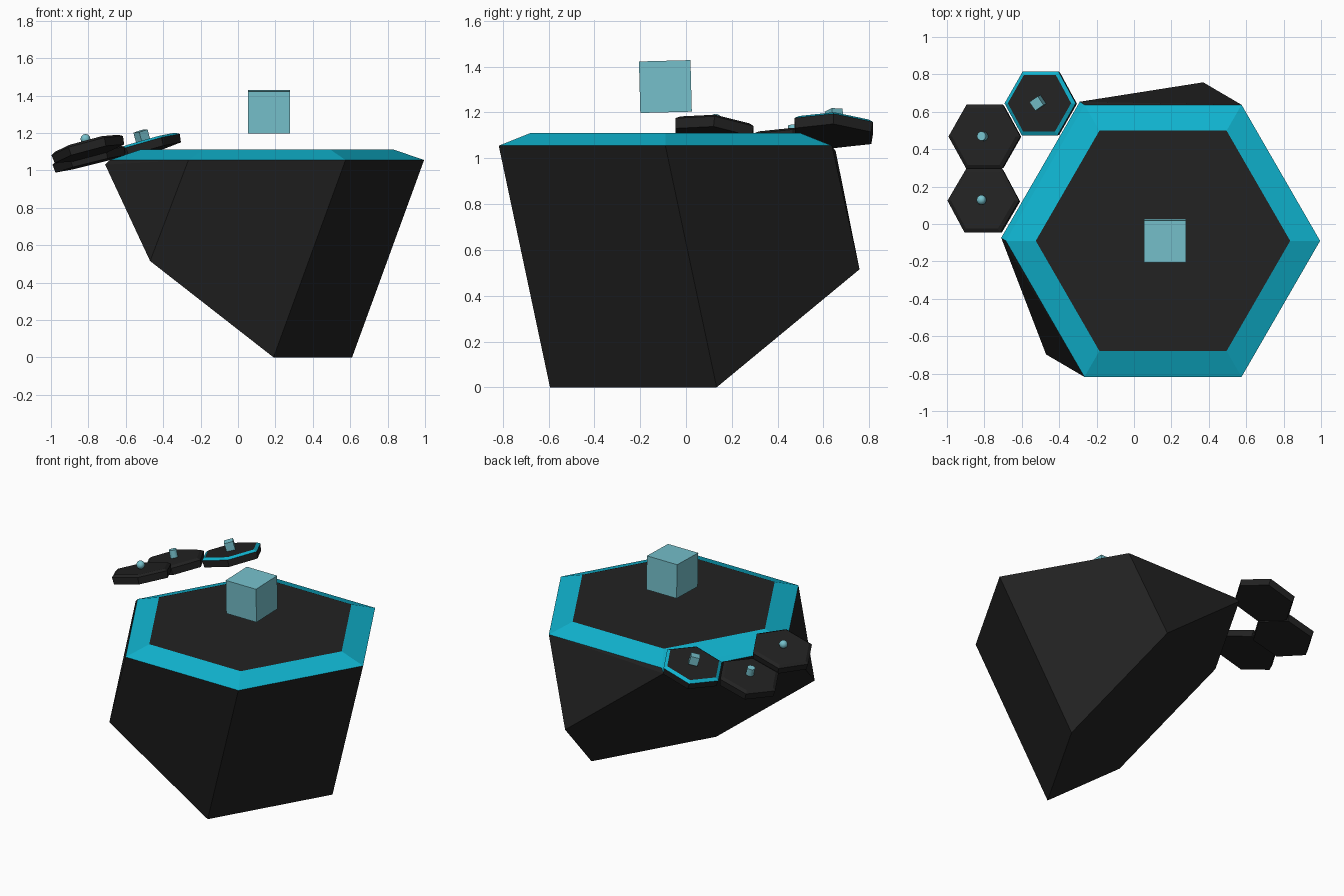
import bpy, bmesh, math
from mathutils import Vector, Euler

cube = bpy.data.objects.get("Cube")
if cube:
    bpy.data.objects.remove(cube, do_unlink=True)


def material(name, rgb):
    mat = bpy.data.materials.new(name)
    mat.use_nodes = True
    color = (*rgb, 1)
    mat.diffuse_color = color
    mat.node_tree.nodes["Principled BSDF"].inputs["Base Color"].default_value = color
    return mat


black = material("charcoal black", (0.016, 0.016, 0.016))
cyan = material("bright cyan", (0.005, 0.45, 0.62))
pale = material("pale teal", (0.18, 0.53, 0.6))


def hexagon(radius, z, center=(0, 0)):
    """Ring of six points with corners on the x axis."""
    return [Vector((center[0] + radius * math.cos(i * math.pi / 3),
                    center[1] + radius * math.sin(i * math.pi / 3), z)) for i in range(6)]


def finish(name, bm, mats, location=(0, 0, 0), rotation=(0, 0, 0)):
    mesh = bpy.data.meshes.new(name)
    bm.to_mesh(mesh)
    bm.free()
    for mat in mats:
        mesh.materials.append(mat)
    obj = bpy.data.objects.new(name, mesh)
    obj.location = location
    obj.rotation_euler = [math.radians(a) for a in rotation]
    bpy.context.collection.objects.link(obj)
    return obj


def solid(name, points, rim, **place):
    """Convex solid whose sloping upper rim takes its own colour."""
    bm = bmesh.new()
    for p in points:
        bm.verts.new(p)
    bmesh.ops.convex_hull(bm, input=bm.verts)
    bmesh.ops.dissolve_limit(bm, angle_limit=0.03, verts=bm.verts, edges=bm.edges)
    bmesh.ops.recalc_face_normals(bm, faces=bm.faces)
    for face in bm.faces:
        face.normal_update()
        face.material_index = 1 if 0.7 < face.normal.z < 0.99 else 0
    return finish(name, bm, [black, rim], **place)


# Main block: bevelled level hexagon above, slanted hexagon below
center = (0.155, -0.09)
mid = Vector((-0.05, 0.03, 0.515))
along = Vector((0.5, 0.866, 0)) * 0.84
down = Vector((0.45, -0.26, -0.515))
slanted = [mid + along, mid - along]
slanted += [mid + s * down + t * along for s in (-1, 1) for t in (-0.5, 0.5)]
solid("main_block", hexagon(0.84, 1.055, center) + hexagon(0.68, 1.11, center) + slanted, cyan)

# Floating cube above the block
bm = bmesh.new()
bmesh.ops.create_cube(bm, size=0.225)
finish("floating_cube", bm, [pale], (0.165, -0.09, 1.313), (1.5, 0, 0))


# Small tilted tiles, each carrying a little solid
def tile(name, rim, location, rotation):
    points = hexagon(0.192, -0.045) + hexagon(0.198, 0) + hexagon(0.176, 0.013)
    return solid(name, points, rim, location=location, rotation=rotation)


def on_tile(location, rotation, lift):
    turn = Euler([math.radians(a) for a in rotation])
    offset = Vector((0, 0, lift))
    offset.rotate(turn)
    return Vector(location) + offset


back_place = ((-0.502, 0.645, 1.14), (-3, -16, 0))
middle_place = ((-0.8, 0.468, 1.078), (-2, -14, 0))
front_place = ((-0.806, 0.125, 1.132), (-6, -15, 0))
tile("back_tile", cyan, *back_place)
tile("middle_tile", black, *middle_place)
tile("front_tile", black, *front_place)

bm = bmesh.new()
bmesh.ops.create_cube(bm, size=0.056)
finish("back_tile_cube", bm, [pale], on_tile(*back_place, 0.045), (-3, -16, 35))

bm = bmesh.new()
bmesh.ops.create_cone(bm, cap_ends=True, segments=24, radius1=0.024, radius2=0.024, depth=0.05)
cylinder = finish("middle_tile_cylinder", bm, [pale], on_tile(*middle_place, 0.04), middle_place[1])

bm = bmesh.new()
bmesh.ops.create_uvsphere(bm, u_segments=24, v_segments=14, radius=0.026)
sphere = finish("front_tile_sphere", bm, [pale], on_tile(*front_place, 0.037))

for obj in (cylinder, sphere):
    bpy.ops.object.select_all(action="DESELECT")
    obj.select_set(True)
    bpy.context.view_layer.objects.active = obj
    bpy.ops.object.shade_smooth_by_angle()
